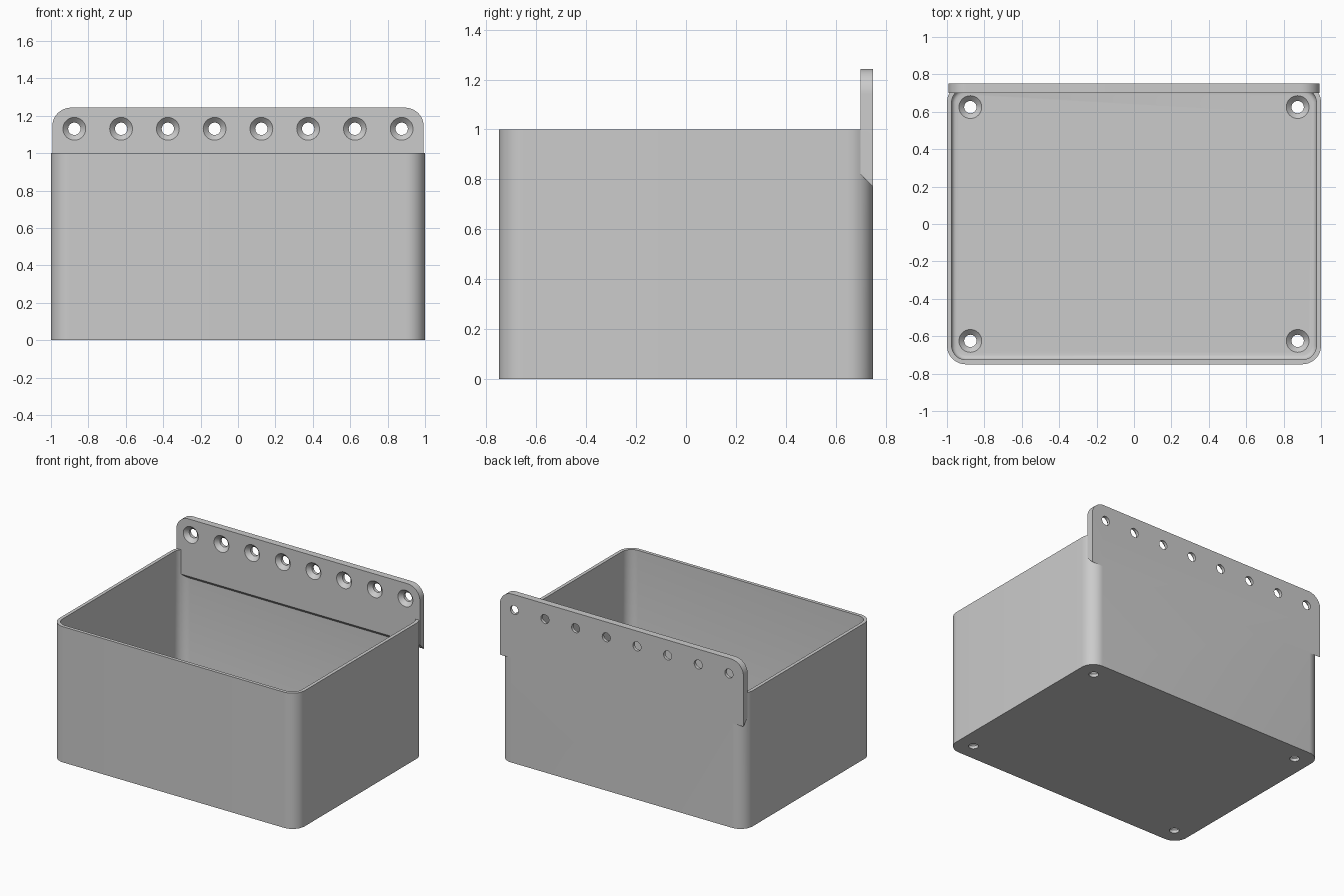
import bpy, bmesh, math
from mathutils import Matrix, Vector

cube = bpy.data.objects.get("Cube")
if cube:
    bpy.data.objects.remove(cube, do_unlink=True)

HALF_X, HALF_Y, HEIGHT = 1.0, 0.75, 1.0
WALL, FLOOR, RADIUS = 0.025, 0.05, 0.1
PLATE_T, PLATE_X, PLATE_TOP = 0.05, 0.993, 1.243
FILLET = 0.025

grey = bpy.data.materials.new("plain grey")
grey.use_nodes = True
colour = (0.6, 0.6, 0.6, 1)
grey.diffuse_color = colour
grey.node_tree.nodes["Principled BSDF"].inputs["Base Color"].default_value = colour


def make_object(name, bm):
    bmesh.ops.recalc_face_normals(bm, faces=bm.faces)
    mesh = bpy.data.meshes.new(name)
    bm.to_mesh(mesh)
    bm.free()
    mesh.materials.append(grey)
    obj = bpy.data.objects.new(name, mesh)
    bpy.context.collection.objects.link(obj)
    return obj


def arc(cx, cy, r, start, steps=12):
    """Quarter circle starting at the given quadrant."""
    angles = [(start + i / steps) * math.pi / 2 for i in range(steps + 1)]
    return [(cx + r * math.cos(a), cy + r * math.sin(a)) for a in angles]


def rounded_ring(bm, inset, z):
    r = RADIUS - inset
    cx, cy = HALF_X - RADIUS, HALF_Y - RADIUS
    points = []
    for quadrant, (sx, sy) in enumerate([(1, 1), (-1, 1), (-1, -1), (1, -1)]):
        points += arc(sx * cx, sy * cy, r, quadrant)
    return [bm.verts.new((x, y, z)) for x, y in points]


def loft(bm, rings):
    """Skin consecutive rings and cap both ends."""
    for a, b in zip(rings, rings[1:]):
        n = len(a)
        for i in range(n):
            j = (i + 1) % n
            bm.faces.new((a[i], a[j], b[j], b[i]))
    bm.faces.new(rings[0][::-1])
    bm.faces.new(rings[-1])


def combine(target, tool, operation):
    mod = target.modifiers.new(operation.title(), 'BOOLEAN')
    mod.operation, mod.object, mod.solver = operation, tool, 'EXACT'
    bpy.context.view_layer.objects.active = target
    bpy.ops.object.modifier_apply(modifier=mod.name)
    bpy.data.objects.remove(tool, do_unlink=True)


# Open box with rounded corners and a small fillet around the floor
bm = bmesh.new()
rings = [rounded_ring(bm, 0, 0), rounded_ring(bm, 0, HEIGHT),
         rounded_ring(bm, WALL, HEIGHT)]
for i in range(5):
    a = i / 4 * math.pi / 2
    rings.append(rounded_ring(bm, WALL + FILLET * (1 - math.cos(a)),
                              FLOOR + FILLET * (1 - math.sin(a))))
loft(bm, rings)
box = make_object("storage_box", bm)

# Rear mounting plate, rounded at the top, sloped along its lower edge
bm = bmesh.new()
cx, cz = PLATE_X - RADIUS, PLATE_TOP - RADIUS
top = arc(cx, cz, RADIUS, 0) + arc(-cx, cz, RADIUS, 1)
layers = []
for y, low in ((HALF_Y - PLATE_T, 0.82), (HALF_Y, 0.77)):
    outline = [(PLATE_X, low)] + top + [(-PLATE_X, low)]
    layers.append([bm.verts.new((x, y, z)) for x, z in outline])
loft(bm, layers)
combine(box, make_object("mounting_plate", bm), 'UNION')

# Countersunk screw holes: (entry point, direction out of the countersink)
holes = [(Vector((-0.875 + 0.25 * i, HALF_Y - PLATE_T, 1.13)), Vector((0, -1, 0)))
         for i in range(8)]
holes += [(Vector((sx * 0.875, sy * 0.625, FLOOR)), Vector((0, 0, 1)))
          for sx in (-1, 1) for sy in (-1, 1)]
bm = bmesh.new()
for entry, out in holes:
    place = Matrix.Translation(entry) @ out.to_track_quat('Z', 'Y').to_matrix().to_4x4()
    profile = [(0.033, -0.1), (0.033, -0.028), (0.061, 0), (0.061, 0.01)]
    rings = []
    for r, h in profile:
        ring = []
        for i in range(32):
            a = i / 32 * math.tau
            ring.append(bm.verts.new(place @ Vector((r * math.cos(a), r * math.sin(a), h))))
        rings.append(ring)
    loft(bm, rings)
combine(box, make_object("hole_cutter", bm), 'DIFFERENCE')

# Smooth the rounded surfaces, keep the edges sharp
bpy.ops.object.select_all(action='DESELECT')
box.select_set(True)
bpy.context.view_layer.objects.active = box
bpy.ops.object.shade_smooth_by_angle(angle=math.radians(30))
